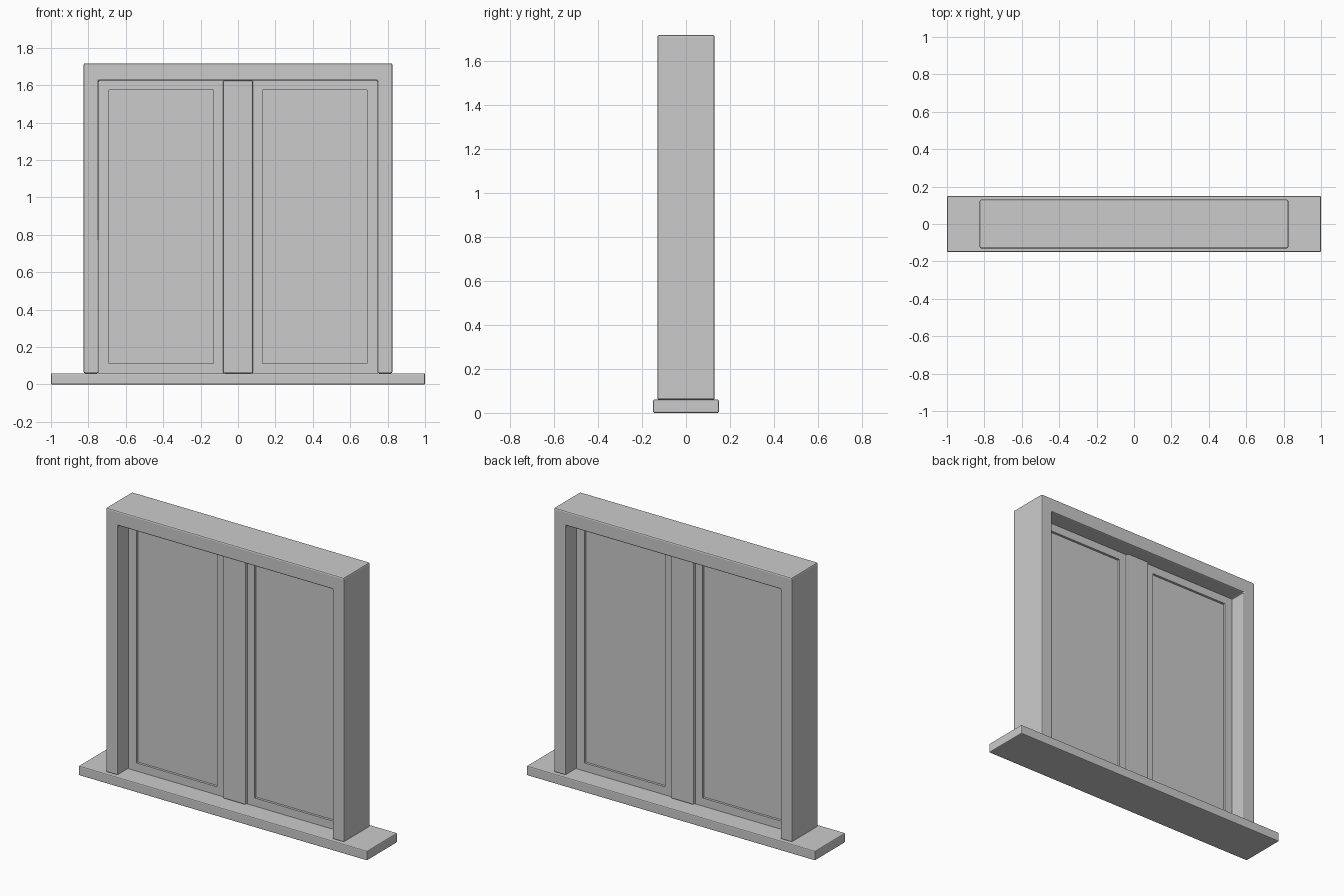
import bpy, bmesh

if "Cube" in bpy.data.objects:
    bpy.data.objects.remove(bpy.data.objects["Cube"])


def finish(name, bm, bevel):
    """Turn a bmesh into an object with an optional edge bevel."""
    bmesh.ops.recalc_face_normals(bm, faces=bm.faces)
    mesh = bpy.data.meshes.new(name)
    bm.to_mesh(mesh)
    bm.free()
    obj = bpy.data.objects.new(name, mesh)
    bpy.context.collection.objects.link(obj)
    if bevel:
        mod = obj.modifiers.new("soft_edges", 'BEVEL')
        mod.width = bevel
        mod.segments = 2
        mod.limit_method = 'ANGLE'
    return obj


def box(name, x0, x1, half_depth, z0, z1, bevel=0):
    bm = bmesh.new()
    bmesh.ops.create_cube(bm, size=1)
    for v in bm.verts:
        v.co.x = x1 if v.co.x > 0 else x0
        v.co.y = half_depth if v.co.y > 0 else -half_depth
        v.co.z = z1 if v.co.z > 0 else z0
    return finish(name, bm, bevel)


def extruded(name, faces, half_depth, bevel=0):
    """Extrude quads drawn in the xz plane through the depth."""
    bm = bmesh.new()
    for quad in faces:
        bm.faces.new([bm.verts.new((x, -half_depth, z)) for x, z in quad])
    bmesh.ops.remove_doubles(bm, verts=bm.verts, dist=1e-5)
    ext = bmesh.ops.extrude_face_region(bm, geom=bm.faces[:], use_keep_orig=True)
    for v in ext["geom"]:
        if isinstance(v, bmesh.types.BMVert):
            v.co.y = half_depth
    return finish(name, bm, bevel)


def ring(x0, x1, z0, z1, stile, rail):
    """Four mitred quads making a rectangular border."""
    o = [(x0, z0), (x1, z0), (x1, z1), (x0, z1)]
    i = [(x0 + stile, z0 + rail), (x1 - stile, z0 + rail),
         (x1 - stile, z1 - rail), (x0 + stile, z1 - rail)]
    return [(o[k], o[(k + 1) % 4], i[(k + 1) % 4], i[k]) for k in range(4)]


SILL_TOP, HEAD, TOP = 0.06, 1.625, 1.717
OUT, INN = 0.825, 0.745

# Sill
box("sill", -1, 1, 0.15, 0, SILL_TOP, 0.006)

# Outer frame: two jambs and a head in one piece, open at the sill
frame = [[(-OUT, SILL_TOP), (-INN, SILL_TOP), (-INN, HEAD), (-OUT, TOP)],
         [(-OUT, TOP), (-INN, HEAD), (INN, HEAD), (OUT, TOP)],
         [(OUT, TOP), (INN, HEAD), (INN, SILL_TOP), (OUT, SILL_TOP)]]
extruded("outer_frame", frame, 0.13, 0.008)

# Central mullion
box("mullion", -0.08, 0.08, 0.04, SILL_TOP, HEAD, 0.008)

# Sashes and panes on both sides
for side, x0, x1 in (("left", -INN, -0.075), ("right", 0.075, INN)):
    extruded(side + "_sash", ring(x0, x1, SILL_TOP, HEAD, 0.055, 0.051), 0.02)
    box(side + "_pane", x0 + 0.05, x1 - 0.05, 0.005, 0.105, 1.58)
